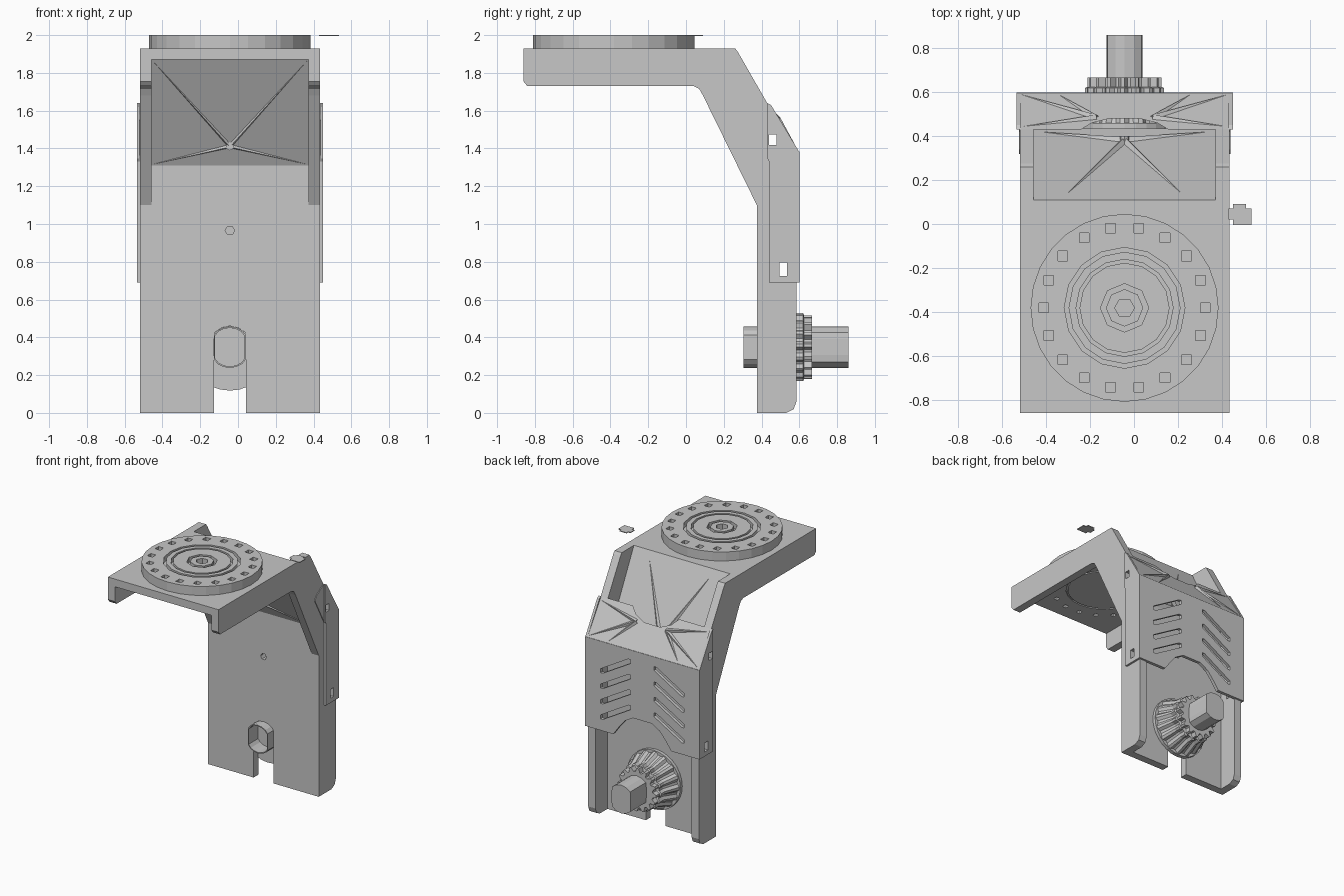
import bpy, bmesh, math
from mathutils import Vector

cube = bpy.data.objects.get("Cube")
if cube:
    bpy.data.objects.remove(cube, do_unlink=True)

grey = bpy.data.materials.new("machine_grey")
grey.use_nodes = True
COLOUR = (0.57, 0.57, 0.57, 1)
grey.diffuse_color = COLOUR
grey.node_tree.nodes["Principled BSDF"].inputs["Base Color"].default_value = COLOUR

CX = -0.043                      # symmetry plane of the bracket
HUB = 0.348                      # height of the drive axis
TABLE_Y = -0.382                 # turntable centre


def place(axis, a, b, t):
    return {"x": (t, a, b), "y": (a, t, b), "z": (a, b, t)}[axis]


def finish(name, bm):
    bmesh.ops.recalc_face_normals(bm, faces=bm.faces)
    mesh = bpy.data.meshes.new(name)
    bm.to_mesh(mesh)
    bm.free()
    mesh.materials.append(grey)
    ob = bpy.data.objects.new(name, mesh)
    bpy.context.collection.objects.link(ob)
    return ob


def loft(name, axis, sections):
    """Capped solid through matching outlines: sections = [(points, offset)]."""
    bm = bmesh.new()
    rings = [[bm.verts.new(place(axis, a, b, t)) for a, b in pts] for pts, t in sections]
    n = len(rings[0])
    for r, s in zip(rings, rings[1:]):
        for i in range(n):
            bm.faces.new((r[i], r[(i + 1) % n], s[(i + 1) % n], s[i]))
    bm.faces.new(rings[0])
    bm.faces.new(rings[-1])
    return finish(name, bm)


def prism(name, axis, pts, lo, hi):
    return loft(name, axis, [(pts, lo), (pts, hi)])


def rect(a, b, w, h):
    return [(a - w, b - h), (a + w, b - h), (a + w, b + h), (a - w, b + h)]


def circle(a, b, r, n, flat=9):
    pts = [(r * math.cos(k * math.tau / n), r * math.sin(k * math.tau / n)) for k in range(n)]
    return [(a + max(-flat, min(flat, u)), b + v) for u, v in pts]


def gear(r, depth, n=16):
    pts = []
    for k in range(n * 4):
        q = r - (depth if k % 4 > 1 else 0)
        t = k * math.tau / (n * 4)
        pts.append((CX + q * math.cos(t), HUB + q * math.sin(t)))
    return pts


def cut(ob, *cutters):
    for c in cutters:
        c.hide_render = True
        mod = ob.modifiers.new("cut", "BOOLEAN")
        mod.operation, mod.solver, mod.object = "DIFFERENCE", "EXACT", c
        bpy.context.view_layer.objects.active = ob
        bpy.ops.object.modifier_apply(modifier=mod.name)
        bpy.data.objects.remove(c, do_unlink=True)


def blade(name, a, b, width, normal):
    """Thin tapering crease from a wide root to a point."""
    a, b, normal = Vector(a), Vector(b), Vector(normal).normalized()
    side = (b - a).cross(normal).normalized() * width
    bm = bmesh.new()
    base = [bm.verts.new(p) for p in (a - side, a + side, b)]
    tip = bm.verts.new(a + normal * width)
    bm.faces.new(base)
    for i in range(3):
        bm.faces.new((base[i], base[(i + 1) % 3], tip))
    return finish(name, bm)


def side_holes():
    return [prism("hole_cutter", "x", rect(y, z, 0.02, h), -1, 1)
            for y, z, h in ((0.46, 1.445, 0.028), (0.515, 0.76, 0.035))]


# Bent bracket: side flanges
flange = [(-0.86, 1.93), (0.26, 1.93), (0.275, 1.91), (0.585, 1.37), (0.585, 0.06),
          (0.57, 0.02), (0.53, 0), (0.375, 0), (0.375, 1.1), (0.09, 1.68),
          (0.07, 1.715), (0.04, 1.73), (-0.84, 1.73), (-0.86, 1.755)]
for s, side in ((1, "left"), (-1, "right")):
    ob = prism(side + "_flange", "x", flange, CX + s * 0.415, CX + s * 0.477)
    cut(ob, *side_holes())

# Bracket sheet: top plate, slanted web and upright plate in one profile
sheet = [(-0.86, 1.93), (0.11, 1.93), (0.435, 1.3), (0.435, 0), (0.375, 0),
         (0.375, 1.31), (0.086, 1.87), (-0.86, 1.87)]
web = prism("bracket_sheet", "x", sheet, CX - 0.417, CX + 0.417)
cut(web,
    prism("slot_cutter", "y", rect(CX, 0.15, 0.085, 0.2), 0.3, 0.5),
    prism("hub_cutter", "y", circle(CX, HUB, 0.112, 16, 0.0855), 0.3, 0.5),
    prism("bolt_cutter", "y", circle(CX, 0.965, 0.025, 6), 0.3, 0.5))

# Creases on the slanted web, both faces
up = (0, 0.89, 0.46)
for x, y, z in ((-0.27, 0.13, 1.89), (0.27, 0.13, 1.89), (-0.38, 0.42, 1.33), (0.38, 0.42, 1.33)):
    blade("web_crease", (CX, 0.38, 1.41), (CX + x, y, z), 0.018, up)
for x in (-0.41, 0.41):
    for y, z in ((0.088, 1.865), (0.372, 1.316)):
        blade("inner_crease", (CX, 0.322, 1.412), (CX + x, y, z), 0.01, (0, -0.89, -0.46))
prism("web_pin", "y", circle(CX, 1.412, 0.022, 8), 0.31, 0.4)

# Back cover: side cheeks, with thinner wings hugging the flanges
cheek = [(0.44, 0.69), (0.6, 0.69), (0.6, 1.38), (0.45, 1.63), (0.43, 1.64), (0.43, 1.348), (0.44, 1.33)]
wing = [(0.43, 1.64), (0.34, 1.58), (0.32, 1.55), (0.43, 1.348)]
for s, side in ((1, "left"), (-1, "right")):
    ob = prism(side + "_cover_cheek", "x", cheek, CX + s * 0.474, CX + s * 0.493)
    cut(ob, *side_holes())
    prism(side + "_cover_wing", "x", wing, CX + s * 0.474, CX + s * 0.482)

# Back cover: panel with an arched lower edge and chevron vents
half = [(0.25, 0.69), (0.2, 0.76), (0.15, 0.82), (0.08, 0.86)]
outline = [(CX + x, z) for x, z in [(0.49, 1.385), (0.49, 0.69)] + half]
outline += [(2 * CX - x, z) for x, z in reversed(outline)]
panel = prism("cover_panel", "y", outline, 0.575, 0.6)
for s in (1, -1):
    for i in range(4):
        z = 1.14 - 0.12 * i
        slot = [(CX + s * x, z + dz) for x, dz in
                ((0.1, 0.14), (0.1, 0.17), (0.12, 0.17), (0.36, 0.03), (0.36, 0), (0.34, 0))]
        cut(panel, prism("vent_cutter", "y", slot, 0.5, 0.7))

# Back cover: sloping hood with a notch in the upper edge
hood_pts = [(0.49, 0.6), (0.49, 0.43), (0.2, 0.43), (0.15, 0.46), (0.07, 0.48)]
hood_pts = [(CX + x, y) for x, y in hood_pts]
hood_pts += [(2 * CX - x, y) for x, y in reversed(hood_pts)]
hood = prism("cover_hood", "z", hood_pts, 0, 0.03)
for v in hood.data.vertices:
    v.co.z += 1.35 + (0.6 - v.co.y) * 0.26 / 0.17
hood.data.update()
for s in (1, -1):
    for x, y in ((0.47, 0.59), (0.46, 0.445), (0.3, 0.59)):
        blade("hood_crease", (CX + s * 0.13, 0.485, 1.556),
              (CX + s * x, y, 1.38 + (0.6 - y) * 1.53), 0.016, (0, 0.84, 0.55))

# Drive: backing disc, stepped bevel gear, hollow front tube and flat-sided shaft
prism("gear_backing_disc", "y", circle(CX, HUB, 0.23, 28), 0.43, 0.46)
loft("bevel_gear", "y", [(gear(0.225, 0.015), 0.45), (gear(0.18, 0.02), 0.575),
                         (gear(0.18, 0.02), 0.62), (gear(0.168, 0.03), 0.625),
                         (gear(0.168, 0.03), 0.668)])
tube = prism("front_tube", "y", circle(CX, HUB, 0.11, 20, 0.085), 0.305, 0.45)
cut(tube, prism("bore_cutter", "y", circle(CX, HUB, 0.102, 20, 0.078), 0.2, 0.42))
prism("output_shaft", "y", circle(CX, HUB, 0.11, 16, 0.082), 0.44, 0.86)

# Turntable with ring grooves, rim pockets and a hub recess
table = prism("turntable", "z", circle(CX, TABLE_Y, 0.428, 28), 1.92, 2.0)
for r, w, n in ((0.255, 0.02, 16), (0.205, 0.016, 16), (0.085, 0.025, 8)):
    ring = prism("groove_cutter", "z", circle(CX, TABLE_Y, r + w, n), 1.96, 2.1)
    cut(ring, prism("core_cutter", "z", circle(CX, TABLE_Y, r, n), 1.9, 2.2))
    cut(table, ring)
for k in range(18):
    t = k * math.tau / 18
    x, y = CX + 0.368 * math.cos(t), TABLE_Y + 0.368 * math.sin(t)
    cut(table, prism("pocket_cutter", "z", rect(x, y, 0.022, 0.022), 1.95, 2.1))
    cut(web, prism("pit_cutter", "z", rect(x, y, 0.016, 0.016), 1.8, 1.9))
cut(table, prism("hub_recess_cutter", "z", circle(CX, TABLE_Y, 0.045, 6), 1.95, 2.1))

# Shallow ring under the top plate
ring = prism("under_ring_cutter", "z", circle(CX, TABLE_Y, 0.28, 24), 1.8, 1.88)
cut(ring, prism("core_cutter", "z", circle(CX, TABLE_Y, 0.268, 24), 1.7, 1.95))
cut(web, ring)

# Detached sensor tab level with the turntable top
tab = [(0.43, 0.02), (0.45, 0.02), (0.45, -0.005), (0.535, -0.005), (0.535, 0.07),
       (0.51, 0.07), (0.51, 0.09), (0.45, 0.09), (0.45, 0.07), (0.43, 0.07)]
prism("sensor_tab", "z", tab, 1.994, 2.0)
